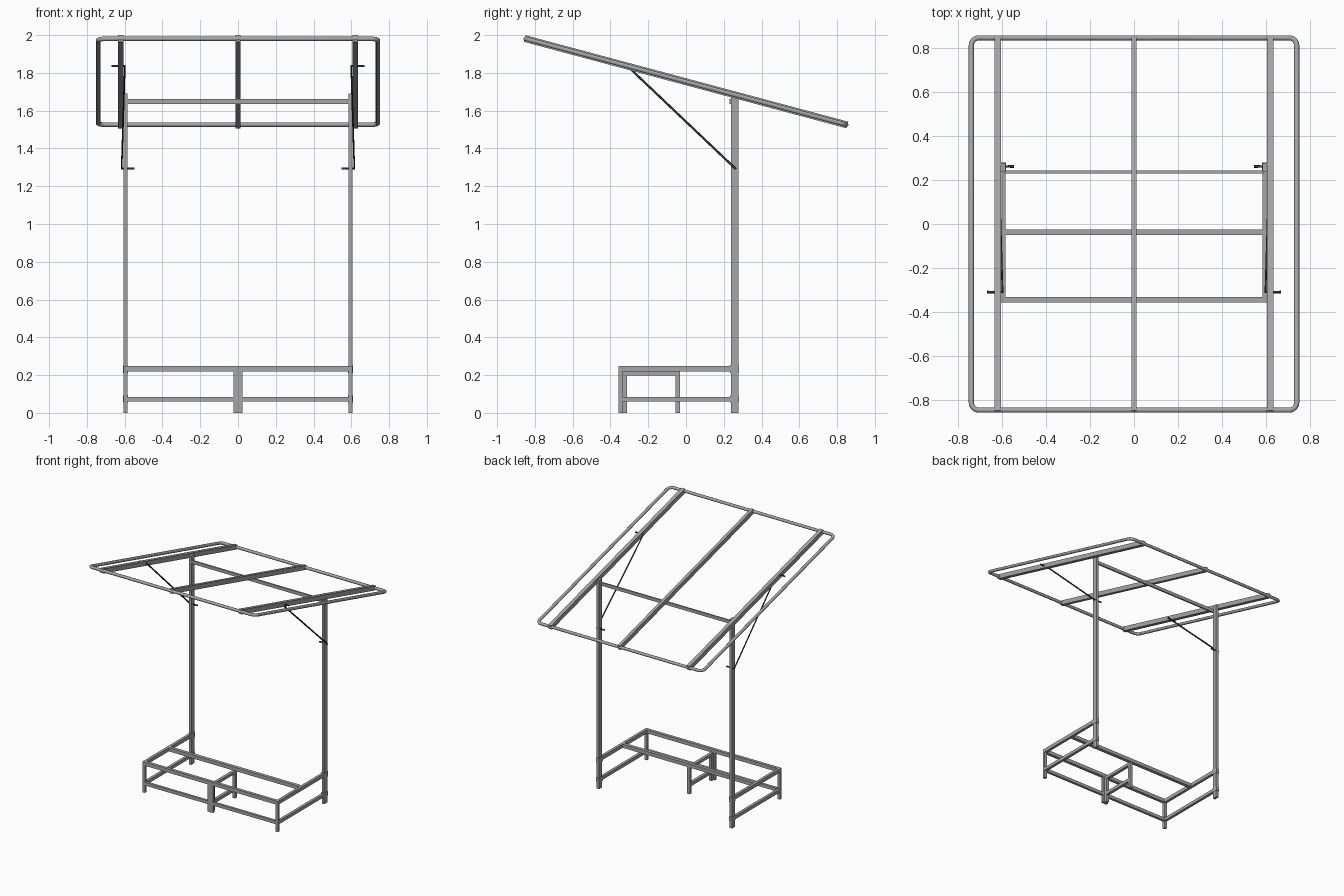
import bpy, math
from mathutils import Matrix

if "Cube" in bpy.data.objects:
    bpy.data.objects.remove(bpy.data.objects["Cube"])

steel = bpy.data.materials.new("grey steel")
steel.diffuse_color = (0.38, 0.38, 0.38, 1)
steel.use_nodes = True
steel.node_tree.nodes["Principled BSDF"].inputs["Base Color"].default_value = steel.diffuse_color
dark = bpy.data.materials.new("dark steel")
dark.diffuse_color = (0.04, 0.04, 0.04, 1)
dark.use_nodes = True
dark.node_tree.nodes["Principled BSDF"].inputs["Base Color"].default_value = dark.diffuse_color


def box(name, x, y, z):
    """Box from (min, max) ranges on each axis."""
    c = [(r[0] + r[1]) / 2 for r in (x, y, z)]
    s = [abs(r[1] - r[0]) for r in (x, y, z)]
    bpy.ops.mesh.primitive_cube_add(size=1)
    o = bpy.context.object
    o.name = name
    o.data.transform(Matrix.Translation(c) @ Matrix.Diagonal((*s, 1)))
    o.data.materials.append(steel)
    return o


def tube(name, pts, radius, mat, cyclic=False):
    """Round tube along a path, turned into a mesh."""
    cu = bpy.data.curves.new(name, 'CURVE')
    cu.dimensions = '3D'
    cu.bevel_depth = radius
    cu.bevel_resolution = 3
    cu.use_fill_caps = True
    sp = cu.splines.new('POLY')
    sp.points.add(len(pts) - 1)
    for p, q in zip(sp.points, pts):
        p.co = (*q, 1)
    sp.use_cyclic_u = cyclic
    o = bpy.data.objects.new(name, cu)
    bpy.context.collection.objects.link(o)
    bpy.ops.object.select_all(action='DESELECT')
    o.select_set(True)
    bpy.context.view_layer.objects.active = o
    bpy.ops.object.convert(target='MESH')
    o = bpy.context.object
    o.name = name
    o.data.materials.clear()
    o.data.materials.append(mat)
    bpy.ops.object.shade_smooth_by_angle(angle=math.radians(50))
    return o


# Tilted roof: high at the front, low at the back
tilt = Matrix.Translation((0, 0, 1.753)) @ Matrix.Rotation(math.radians(-15), 4, 'X')

# Roof outline tube with rounded corners
hx, hy, r = 0.741, 0.878, 0.035
path = []
for k, (sx, sy) in enumerate(((1, 1), (-1, 1), (-1, -1), (1, -1))):
    for i in range(7):
        a = math.radians(90 * k + 15 * i)
        path.append((sx * (hx - r) + r * math.cos(a), sy * (hy - r) + r * math.sin(a), 0))
tube("roof_outline_tube", path, 0.012, steel, True).data.transform(tilt)

# Roof rails
for name, x, w in (("left", -0.62, 0.03), ("middle", 0, 0.025), ("right", 0.62, 0.03)):
    rail = box(name + "_roof_rail", (x - w / 2, x + w / 2), (-0.885, 0.885), (-0.018, 0.018))
    rail.data.transform(tilt)

# Parts repeated on both sides
for s, side in ((-1, "left"), (1, "right")):
    bx = (s * 0.585, s * 0.607)
    box(side + "_post", bx, (0.237, 0.277), (0, 1.692))
    box(side + "_front_leg", bx, (-0.357, -0.335), (0, 0.222))
    box(side + "_upper_side_bar", bx, (-0.357, 0.24), (0.22, 0.249))
    box(side + "_lower_side_bar", bx, (-0.337, 0.24), (0.059, 0.085))
    # sleeves where the side bars meet the post
    for level, z in (("upper", (0.21, 0.253)), ("lower", (0.054, 0.091))):
        box(f"{side}_{level}_post_sleeve", (s * 0.583, s * 0.609), (0.233, 0.281), z)
    # diagonal brace rod with bent ends
    tube(side + "_brace_rod", [(s * 0.67, -0.31, 1.836), (s * 0.599, -0.31, 1.836),
                               (s * 0.616, 0.262, 1.293), (s * 0.547, 0.262, 1.293)], 0.006, dark)

# Cross bars
span = (-0.59, 0.59)
box("top_cross_bar", span, (0.231, 0.244), (1.635, 1.661))
box("front_upper_bar", span, (-0.357, -0.333), (0.22, 0.249))
box("front_lower_bar", span, (-0.355, -0.335), (0.059, 0.085))
box("rear_upper_bar", span, (-0.051, -0.024), (0.22, 0.249))

# Middle support: wide front leg and a narrow frame behind it
box("middle_front_leg", (-0.025, 0.025), (-0.357, -0.335), (0, 0.222))
mid = (-0.012, 0.012)
box("middle_frame_front_leg", mid, (-0.338, -0.312), (0, 0.222))
box("middle_frame_back_leg", mid, (-0.056, -0.031), (0, 0.222))
box("middle_frame_top_bar", mid, (-0.316, -0.054), (0.199, 0.222))
box("middle_frame_lower_bar", mid, (-0.316, -0.054), (0.059, 0.085))
